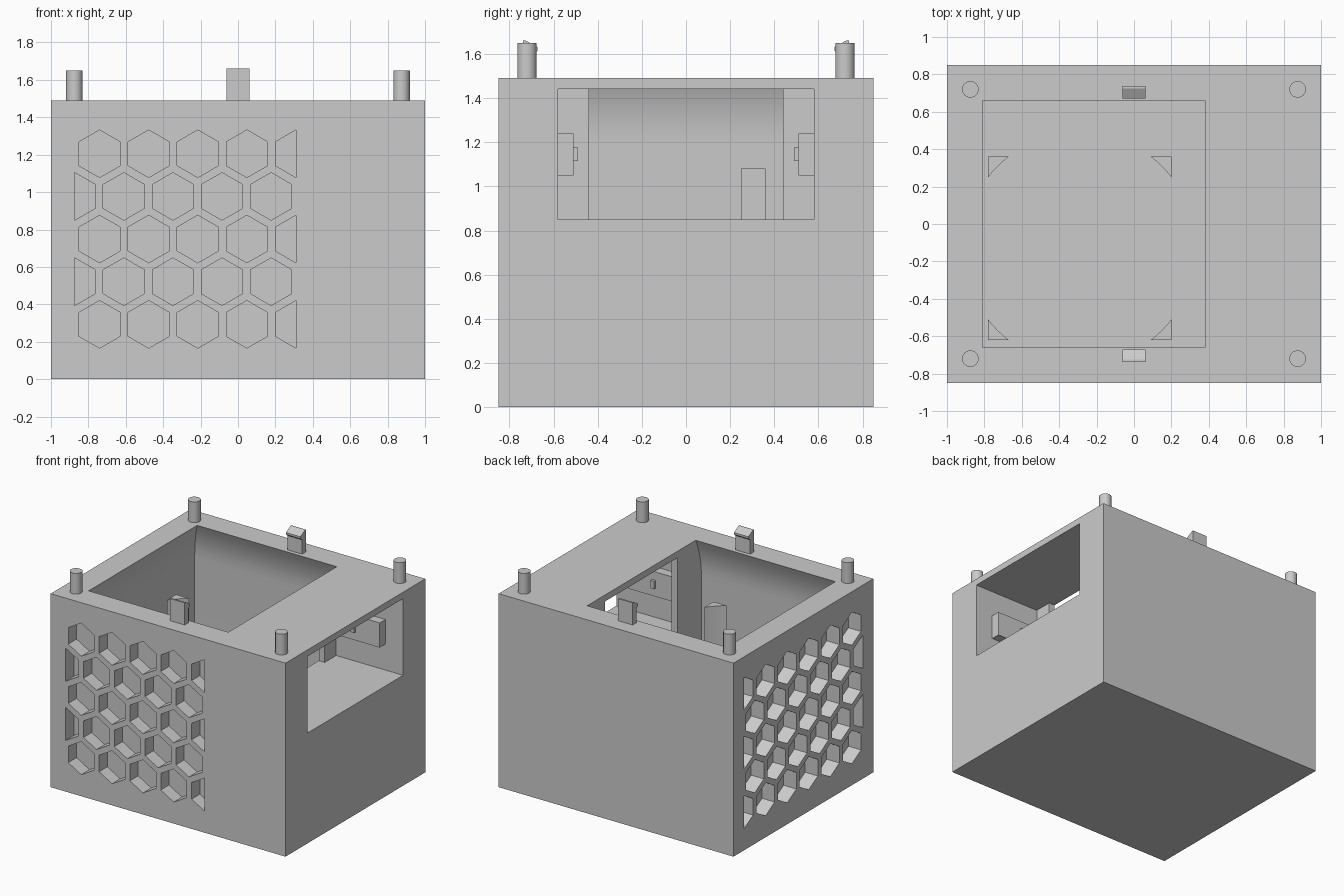
import bpy, bmesh, math
from mathutils import Vector

if "Cube" in bpy.data.objects:
    bpy.data.objects.remove(bpy.data.objects["Cube"], do_unlink=True)

# One plain grey plastic
grey = bpy.data.materials.new("grey_plastic")
grey.use_nodes = True
GREY = (0.6, 0.6, 0.6, 1)
grey.diffuse_color = GREY
grey.node_tree.nodes["Principled BSDF"].inputs["Base Color"].default_value = GREY

TOP, FLOOR = 1.49, 0.1


def finish(name, bm):
    bmesh.ops.recalc_face_normals(bm, faces=bm.faces)
    mesh = bpy.data.meshes.new(name)
    bm.to_mesh(mesh)
    bm.free()
    mesh.materials.append(grey)
    obj = bpy.data.objects.new(name, mesh)
    bpy.context.collection.objects.link(obj)
    return obj


def loft(bm, rings):
    """Closed solid through rings with equal point counts."""
    loops = [[bm.verts.new(p) for p in ring] for ring in rings]
    n = len(loops[0])
    for a, b in zip(loops, loops[1:]):
        for i in range(n):
            j = (i + 1) % n
            bm.faces.new((a[i], a[j], b[j], b[i]))
    bm.faces.new(loops[0][::-1])
    bm.faces.new(loops[-1])


def rect(x0, x1, y0, y1, z):
    return [(x0, y0, z), (x1, y0, z), (x1, y1, z), (x0, y1, z)]


def box(name, x, y, z):
    bm = bmesh.new()
    loft(bm, [rect(*x, *y, h) for h in z])
    return finish(name, bm)


def cut(body, cutter):
    mod = body.modifiers.new("cut", 'BOOLEAN')
    mod.operation, mod.solver, mod.object = 'DIFFERENCE', 'EXACT', cutter
    bpy.ops.object.select_all(action='DESELECT')
    bpy.context.view_layer.objects.active = body
    body.select_set(True)
    bpy.ops.object.modifier_apply(modifier=mod.name)
    bpy.data.objects.remove(cutter, do_unlink=True)


def hex_grid(name, lo, hi, place):
    """Staggered hexagon prisms, halved at the ends; place(u, z, end) gives a point."""
    bm = bmesh.new()
    radius, pitch = 0.127, 0.2625
    for row in range(5):
        z = 1.205 - row * 0.228
        for k in range(round((hi - lo) / pitch + 0.5)):
            centre = hi - k * pitch if row % 2 == 0 else lo + k * pitch
            angles = [math.radians(30 + 60 * i) for i in range(6)]
            pts = [(centre + radius * math.cos(a), z + radius * math.sin(a)) for a in angles]
            pts = [p for p in pts if lo - 0.01 < p[0] < hi + 0.01]
            loft(bm, [[place(u, h, end) for u, h in pts] for end in (0, 1)])
    return finish(name, bm)


# Housing with a flared inner cavity
body = box("housing", (-1, 1), (-0.85, 0.85), (0, TOP))
bm = bmesh.new()
levels = [(FLOOR, 0.07), (1.2, 0.07)]
levels += [(1.2 + 0.29 * t, 0.07 * (1 - t * t)) for t in (0.2, 0.4, 0.6, 0.8, 1)]
levels += [(TOP + 0.1, 0)]
loft(bm, [rect(-0.81 - d, 0.38, -0.66 - d, 0.66 + d, z) for z, d in levels])
cut(body, finish("cavity_cutter", bm))

# Side compartment and its passage into the cavity
cut(body, box("compartment_cutter", (0.43, 1.1), (-0.58, 0.58), (0.85, 1.44)))
cut(body, box("passage_cutter", (0.3, 0.5), (-0.44, 0.44), (0.85, 1.44)))

# Blind honeycomb recesses on the front and the -x side
cut(body, hex_grid("front_cutter", -0.873, 0.31,
                   lambda u, z, e: (u, -0.75 if e else -0.95, z)))
cut(body, hex_grid("side_cutter", -0.722, 0.722,
                   lambda u, z, e: (-0.892 if e else -1.1, u, z)))
bpy.ops.object.shade_smooth_by_angle(angle=math.radians(25))

# Corner posts hugging a round space
cx, cy, half, reach = -0.29, -0.13, 0.49, 0.38
arc_radius = math.hypot(half, reach)
start, stop = math.atan2(reach, half), math.atan2(half, reach)
for i, (sx, sy) in enumerate(((1, 1), (-1, 1), (-1, -1), (1, -1))):
    outline = [(half, half)]
    for k in range(7):
        a = stop + (start - stop) * k / 6
        outline.append((arc_radius * math.cos(a), arc_radius * math.sin(a)))
    bm = bmesh.new()
    loft(bm, [[(cx + sx * u, cy + sy * v, z) for u, v in outline]
              for z in (FLOOR - 0.01, 1.08)])
    finish(f"corner_post_{i + 1}", bm)

# Round pegs on the rim
for i, (sx, sy) in enumerate(((1, 1), (-1, 1), (-1, -1), (1, -1))):
    bpy.ops.mesh.primitive_cylinder_add(vertices=32, radius=0.044, depth=0.17,
                                        location=(sx * 0.875, sy * 0.72, TOP + 0.075))
    peg = bpy.context.object
    peg.name = f"peg_{i + 1}"
    peg.data.materials.append(grey)
    bpy.ops.object.shade_smooth_by_angle(angle=math.radians(30))

# Snap hooks, and brackets with small catches in the compartment
hook = [(0.738, TOP - 0.01), (0.738, 1.66), (0.725, 1.66), (0.672, 1.63),
        (0.672, 1.615), (0.69, 1.60), (0.69, TOP - 0.01)]
for side, s in (("back", 1), ("front", -1)):
    bm = bmesh.new()
    loft(bm, [[(x, s * y, z) for y, z in hook] for x in (-0.062, 0.062)])
    finish(f"{side}_snap_hook", bm)
    box(f"{side}_bracket", (0.42, 0.85), sorted((s * 0.51, s * 0.59)), (1.05, 1.24))
    box(f"{side}_catch", (0.615, 0.645), sorted((s * 0.49, s * 0.52)), (1.115, 1.175))
